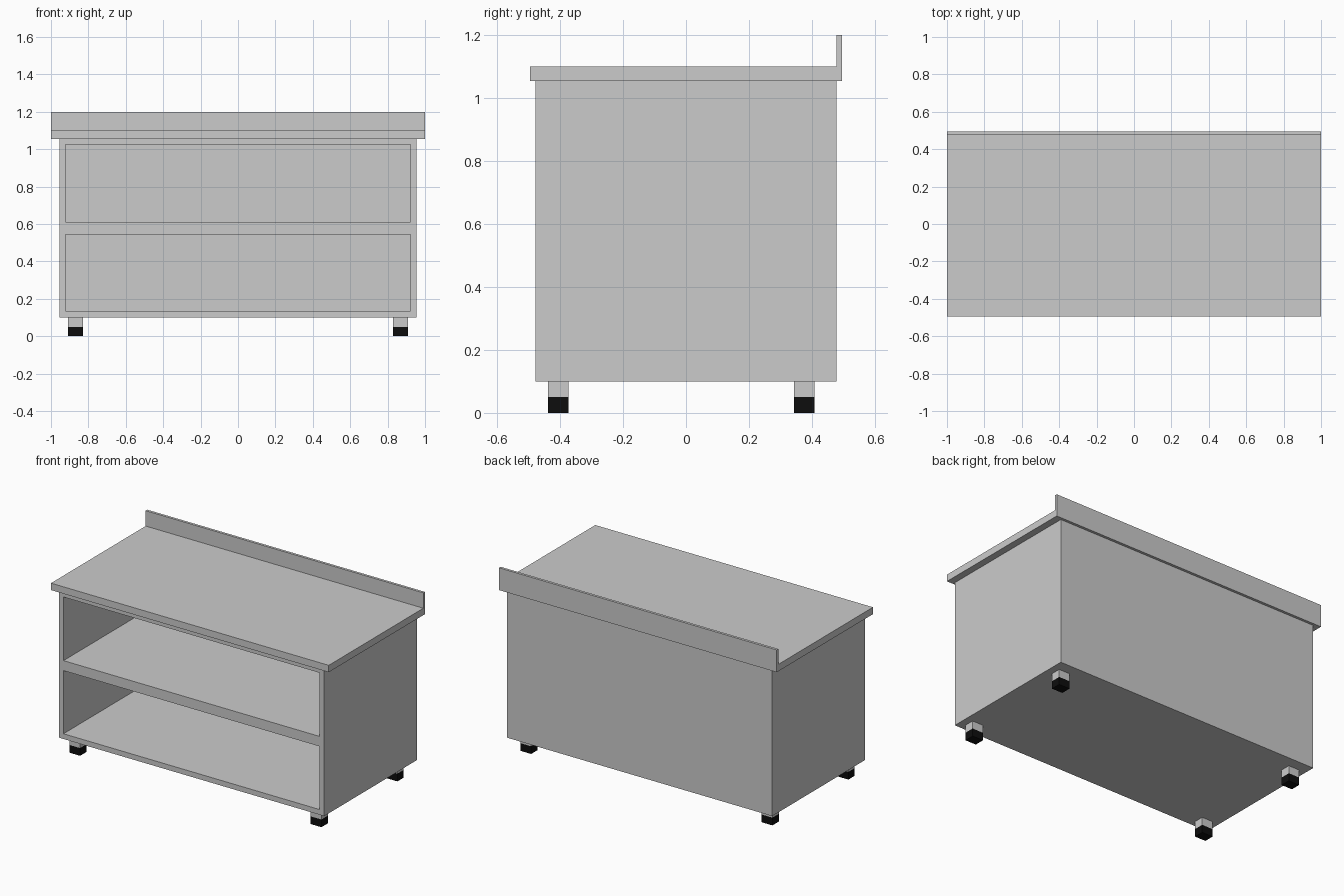
import bpy, bmesh
from mathutils import Vector

if "Cube" in bpy.data.objects:
    bpy.data.objects.remove(bpy.data.objects["Cube"])


def finish(name, bm, mat=None):
    bmesh.ops.recalc_face_normals(bm, faces=bm.faces)
    mesh = bpy.data.meshes.new(name)
    bm.to_mesh(mesh)
    bm.free()
    ob = bpy.data.objects.new(name, mesh)
    bpy.context.collection.objects.link(ob)
    if mat:
        mesh.materials.append(mat)
    return ob


def box(name, lo, hi, mat=None):
    lo, hi = Vector(lo), Vector(hi)
    bm = bmesh.new()
    bmesh.ops.create_cube(bm, size=1)
    bmesh.ops.scale(bm, vec=hi - lo, verts=bm.verts)
    bmesh.ops.translate(bm, vec=(lo + hi) / 2, verts=bm.verts)
    return finish(name, bm, mat)


black = bpy.data.materials.new("black_rubber")
black.diffuse_color = (0.004, 0.004, 0.004, 1)
black.use_nodes = True
black.node_tree.nodes["Principled BSDF"].inputs["Base Color"].default_value = black.diffuse_color

# Worktop with upstand: L-shaped side profile extruded along x
profile = [(-0.495, 1.055), (0.495, 1.055), (0.495, 1.2),
           (0.478, 1.2), (0.478, 1.1), (-0.495, 1.1)]
bm = bmesh.new()
face = bm.faces.new([bm.verts.new((-1, y, z)) for y, z in profile])
ext = bmesh.ops.extrude_face_region(bm, geom=[face], use_keep_orig=True)
bmesh.ops.translate(bm, vec=(2, 0, 0),
                    verts=[g for g in ext["geom"] if isinstance(g, bmesh.types.BMVert)])
finish("worktop_with_upstand", bm)

# Cabinet carcass with two open compartments cut from the front
cabinet = box("cabinet", (-0.955, -0.478, 0.1), (0.955, 0.478, 1.055))
cutters = []
for z0, z1 in ((0.134, 0.545), (0.61, 1.024)):
    cutter = box("compartment_cutter", (-0.922, -0.6, z0), (0.922, 0.445, z1))
    cutter.hide_render = True
    cutters.append(cutter)
    mod = cabinet.modifiers.new("compartment", 'BOOLEAN')
    mod.operation = 'DIFFERENCE'
    mod.solver = 'EXACT'
    mod.object = cutter
bpy.context.view_layer.objects.active = cabinet
for mod in list(cabinet.modifiers):
    bpy.ops.object.modifier_apply(modifier=mod.name)
for cutter in cutters:
    bpy.data.objects.remove(cutter)

# Four square feet: grey stem on a black pad
for side, x in (("left", -0.869), ("right", 0.869)):
    for end, y in (("front", -0.406), ("back", 0.375)):
        for part, z0, z1, mat in (("stem", 0.05, 0.1, None), ("pad", 0, 0.05, black)):
            box(f"{end}_{side}_foot_{part}",
                (x - 0.039, y - 0.0325, z0), (x + 0.039, y + 0.0325, z1), mat)
